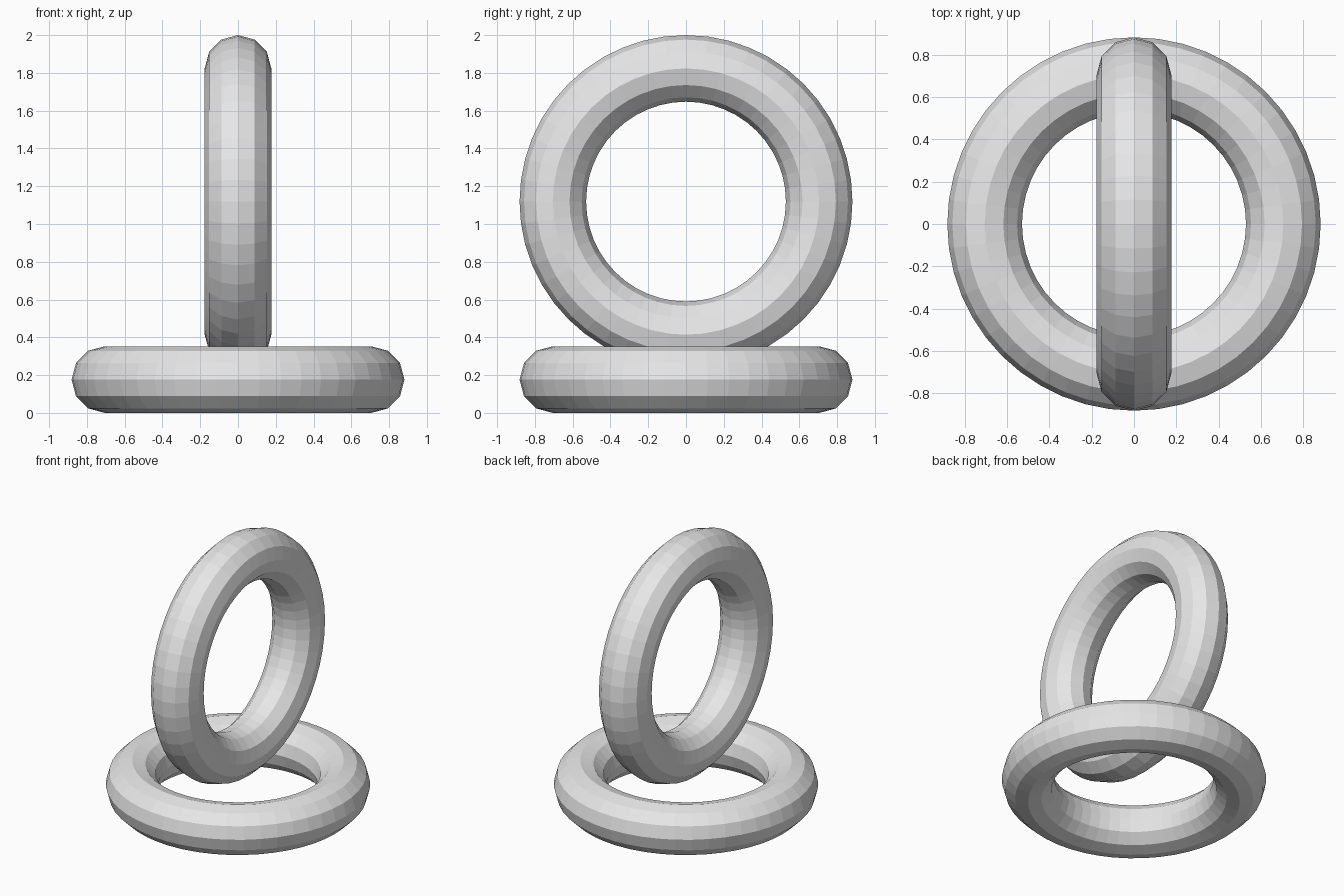
import bpy
from math import radians

cube = bpy.data.objects.get("Cube")
if cube:
    bpy.data.objects.remove(cube, do_unlink=True)

# Shared grey material
grey = bpy.data.materials.new("light grey")
grey.use_nodes = True
colour = (0.8, 0.8, 0.8, 1)
grey.diffuse_color = colour
grey.node_tree.nodes["Principled BSDF"].inputs["Base Color"].default_value = colour

MAJOR = 0.705
MINOR = MAJOR / 4
OUTER = MAJOR + MINOR


def ring(name, height, tilt):
    """Flat-faced ring, lying down unless tilted about y."""
    bpy.ops.mesh.primitive_torus_add(
        major_radius=MAJOR, minor_radius=MINOR,
        major_segments=48, minor_segments=12,
        location=(0, 0, height), rotation=(0, radians(tilt), 0))
    obj = bpy.context.object
    obj.name = name
    obj.data.materials.append(grey)
    bpy.ops.object.shade_flat()
    return obj


# Ring lying on the ground, and the ring standing across its centre
ring("lying_ring", MINOR, 0)
ring("standing_ring", 2 - OUTER, 90)
